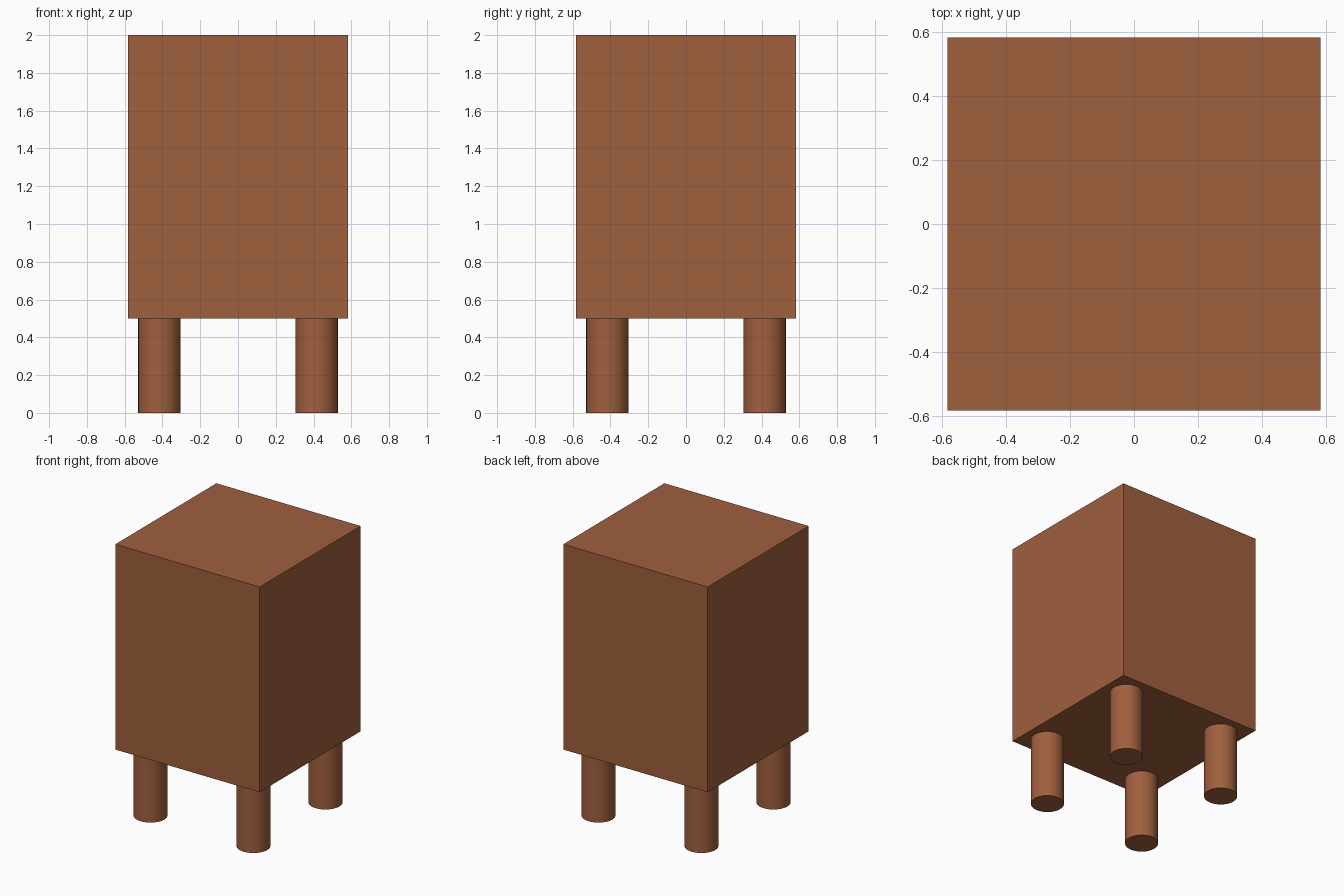
import bpy
import math

if "Cube" in bpy.data.objects:
    bpy.data.objects.remove(bpy.data.objects["Cube"])

HALF = 0.583      # half width of the body
LEG_H = 0.5       # leg height
LEG_R = 0.1125    # leg radius
LEG_POS = 0.416   # leg offset from centre

wood = bpy.data.materials.new("brown_wood")
wood.diffuse_color = (0.35, 0.115, 0.048, 1)
wood.use_nodes = True
wood.node_tree.nodes["Principled BSDF"].inputs["Base Color"].default_value = wood.diffuse_color

# Block body
bpy.ops.mesh.primitive_cube_add(size=1, location=(0, 0, (2 + LEG_H) / 2))
body = bpy.context.object
body.name = "body"
body.scale = (2 * HALF, 2 * HALF, 2 - LEG_H)
bpy.ops.object.transform_apply(location=False, rotation=False, scale=True)
body.data.materials.append(wood)


# Round legs at the four corners
def add_leg(name, sx, sy):
    bpy.ops.mesh.primitive_cylinder_add(
        vertices=32, radius=LEG_R, depth=LEG_H,
        location=(sx * LEG_POS, sy * LEG_POS, LEG_H / 2))
    leg = bpy.context.object
    leg.name = name
    leg.data.materials.append(wood)
    bpy.ops.object.shade_smooth_by_angle(angle=math.radians(30))


for depth_name, sy in (("front", -1), ("back", 1)):
    for side_name, sx in (("left", -1), ("right", 1)):
        add_leg(f"{depth_name}_{side_name}_leg", sx, sy)
